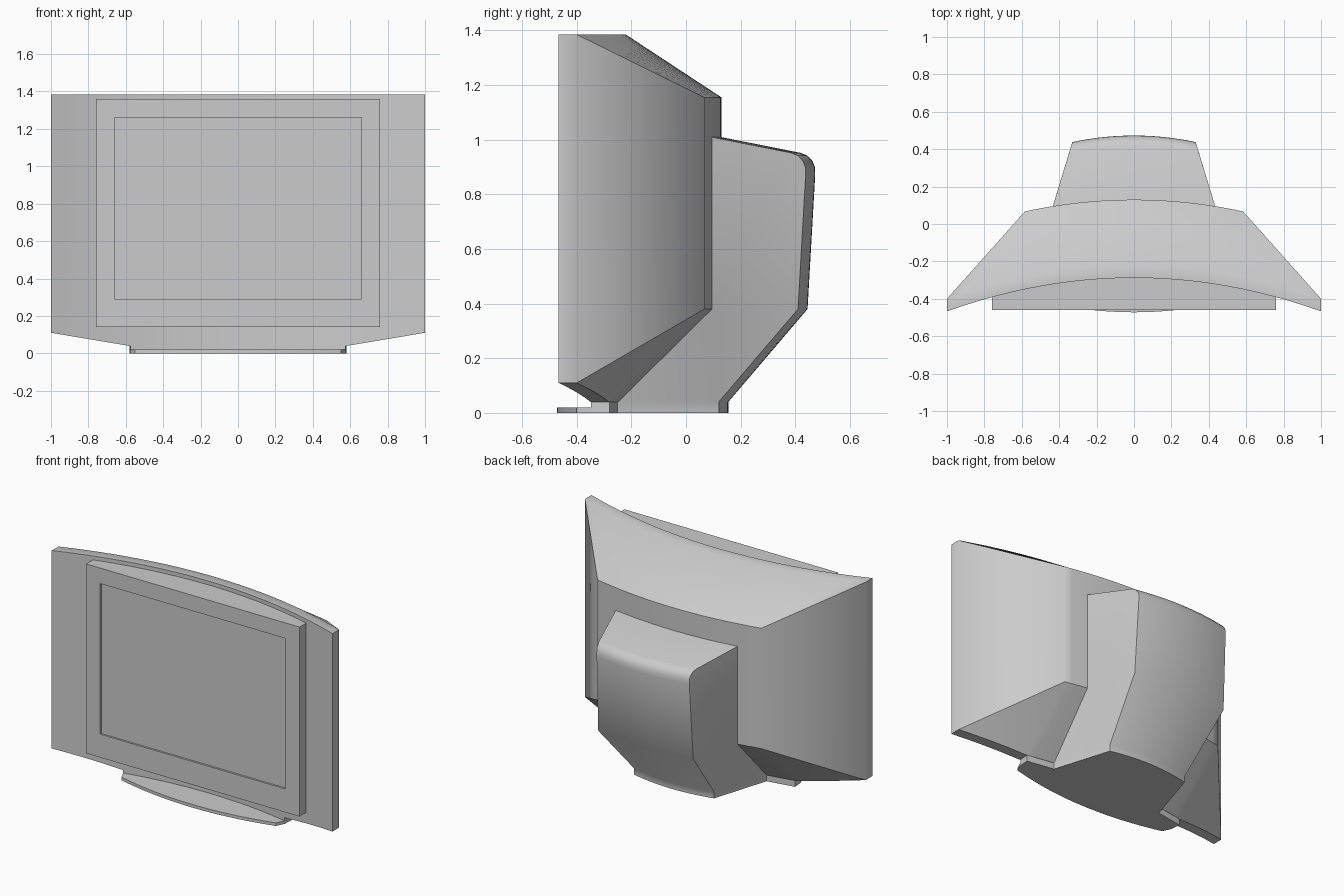
import bpy, bmesh, math

if "Cube" in bpy.data.objects:
    bpy.data.objects.remove(bpy.data.objects["Cube"])

N = 24
S = [i / 12 - 1 for i in range(N + 1)]
KNEE = 7 / 12                      # where the panel's lower edge levels out


def front_y(x):
    return -0.288 - 0.179 * x * x


def back_y(x):
    return -0.22 - 0.18 * x * x


def bottom_z(x):
    return 0.04 + 0.07 * max(0, (abs(x) - KNEE) / (1 - KNEE))


def finish(name, bm, angle=42):
    bmesh.ops.remove_doubles(bm, verts=bm.verts, dist=0.0002)
    bmesh.ops.recalc_face_normals(bm, faces=bm.faces)
    me = bpy.data.meshes.new(name)
    bm.to_mesh(me)
    bm.free()
    ob = bpy.data.objects.new(name, me)
    bpy.context.collection.objects.link(ob)
    bpy.ops.object.select_all(action='DESELECT')
    ob.select_set(True)
    bpy.context.view_layer.objects.active = ob
    bpy.ops.object.shade_smooth_by_angle(angle=math.radians(angle))
    return ob


def add_row(bm, pts):
    return [bm.verts.new(p) for p in pts]


def bridge(bm, a, b):
    for i in range(len(a) - 1):
        bm.faces.new((a[i], a[i + 1], b[i + 1], b[i]))


def prism(bm, outline, z0, z1):
    lo = add_row(bm, [(x, y, z0) for x, y in outline])
    hi = add_row(bm, [(x, y, z1) for x, y in outline])
    bm.faces.new(lo)
    bm.faces.new(hi)
    bridge(bm, lo + lo[:1], hi + hi[:1])


# Curved cabinet: front panel, its rim and the tapering rear shell
bm = bmesh.new()
ft = add_row(bm, [(x, front_y(x), 1.385) for x in S])
fb = add_row(bm, [(x, front_y(x), bottom_z(x)) for x in S])
bt = add_row(bm, [(x, back_y(x), 1.385) for x in S])
bb = add_row(bm, [(x, back_y(x), bottom_z(x)) for x in S])
bridge(bm, ft, fb)
bridge(bm, ft, bt)
bridge(bm, fb, bb)
wall = [(KNEE * s, 0.13 - 0.063 * s * s) for s in S]
wt = add_row(bm, [(x, y, 1.155) for x, y in wall])
wb = add_row(bm, [(x, y, 0.38) for x, y in wall])
sb = add_row(bm, [(x, back_y(x), 0.04) for x, y in wall])
bridge(bm, bt, wt)
bridge(bm, wt, wb)
bridge(bm, wb, sb)
for e in (0, -1):
    bm.faces.new((ft[e], fb[e], bb[e], bt[e]))
    bm.faces.new((bt[e], bb[e], wb[e], wt[e]))
    bm.faces.new((bb[e], sb[e], wb[e]))
finish("cabinet", bm)

# Flat screen surround with a shallow recessed screen
bm = bmesh.new()
arc = [0.76 * s for s in reversed(S)]
prism(bm, [(-0.76, -0.46), (0.76, -0.46)] + [(x, front_y(x) + 0.004) for x in arc], 0.14, 1.36)
bmesh.ops.recalc_face_normals(bm, faces=bm.faces)
face = min(bm.faces, key=lambda f: f.calc_center_median().y)
ring = add_row(bm, [(x, -0.46, z) for x, z in ((-0.66, 0.29), (0.66, 0.29), (0.66, 1.26), (-0.66, 1.26))])
deep = add_row(bm, [(v.co.x, -0.448, v.co.z) for v in ring])
outer = [min(face.verts, key=lambda v: (v.co - r.co).length) for r in ring]
bm.faces.remove(face)
bridge(bm, outer + outer[:1], ring + ring[:1])
bridge(bm, ring + ring[:1], deep + deep[:1])
bm.faces.new(deep)
finish("screen_surround", bm, 30)

# Rear tube housing: bulged rows (side y, z, half width) from top to base
rows = [(0.092, 1.01, 0.435), (0.385, 0.952, 0.346), (0.41, 0.942, 0.338), (0.428, 0.922, 0.333),
        (0.437, 0.9, 0.33), (0.438, 0.87, 0.33), (0.41, 0.38, 0.338), (0.12, 0.04, 0.285), (0.12, 0, 0.285)]
bm = bmesh.new()
grid = [add_row(bm, [(w * s, y + 0.035 * (1 - s * s), z) for s in S])
        for y, z, w in rows]
grid[-1], grid[-2] = grid[-1], grid[-2]
for a, b in zip(grid, grid[1:]):
    bridge(bm, a, b)
feet = []
for e, sx in ((0, -1), (-1, 1)):
    mid, low, floor = add_row(bm, [(sx * 0.435, 0.092, 0.38), (sx * 0.4, -0.25, 0.04), (sx * 0.4, -0.25, 0)])
    bm.faces.new([g[e] for g in grid[:7]] + [mid])
    bm.faces.new((mid, grid[6][e], grid[7][e], low))
    bm.faces.new((low, grid[7][e], grid[8][e], floor))
    feet.append(floor)
bm.faces.new(grid[8] + [feet[1], feet[0]])
finish("tube_housing", bm)

# Base under the panel
edge = [(0.575 * s, front_y(0.575 * s)) for s in S]
bm = bmesh.new()
prism(bm, edge + [(0.58, -0.28), (0.4, -0.25), (-0.4, -0.25), (-0.58, -0.28)], 0, 0.042)
finish("base", bm, 30)

# Thin bowed lip in front of the base
bm = bmesh.new()
prism(bm, [(0.55 * s, -0.472 + 0.072 * s * s) for s in S] + edge[::-1], 0, 0.02)
finish("base_lip", bm, 30)
